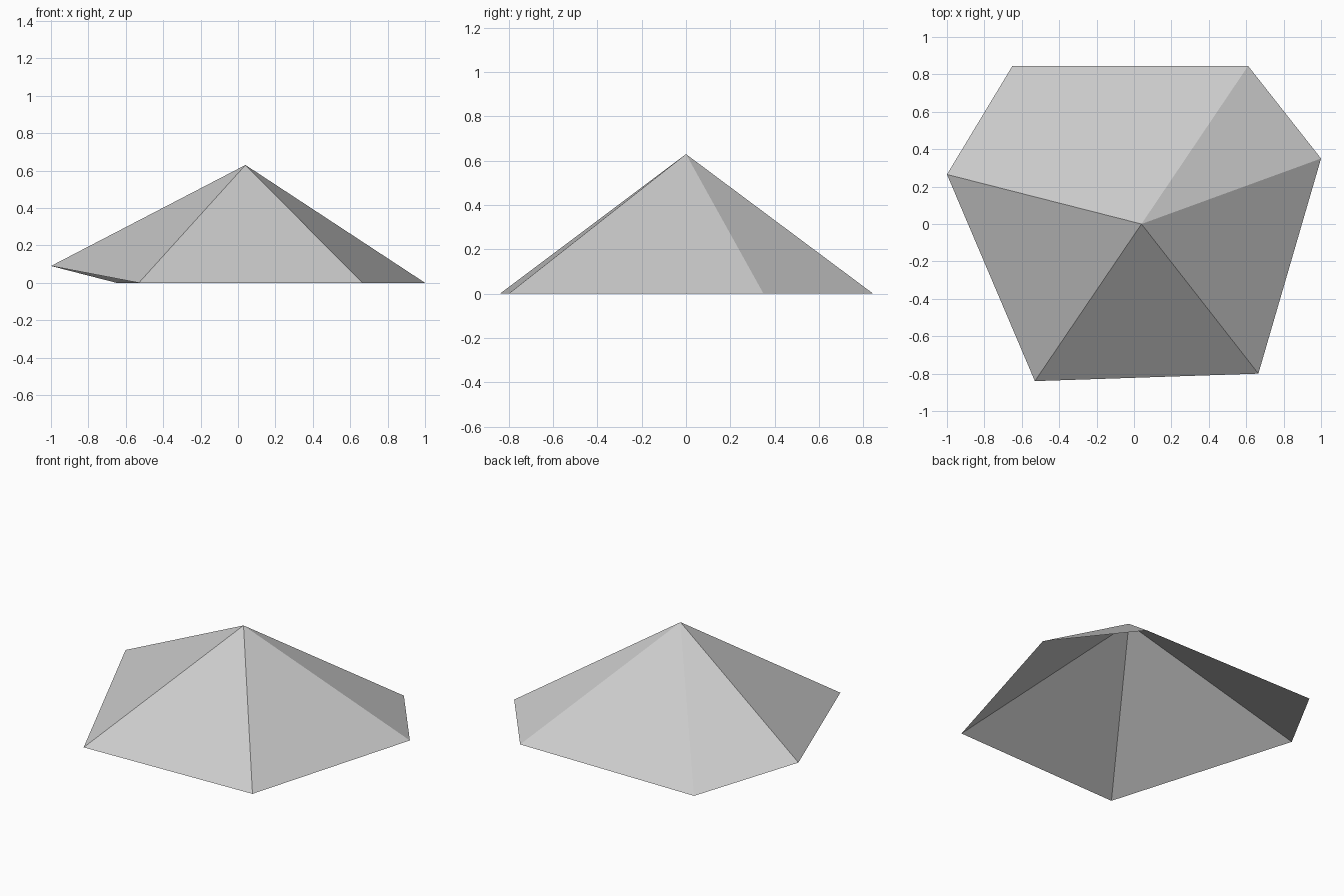
import bpy
import bmesh

if "Cube" in bpy.data.objects:
    bpy.data.objects.remove(bpy.data.objects["Cube"])

# One plain grey for the whole shell
grey = bpy.data.materials.new("light_grey")
grey.diffuse_color = (0.6, 0.6, 0.6, 1.0)
grey.use_nodes = True
grey.node_tree.nodes["Principled BSDF"].inputs["Base Color"].default_value = grey.diffuse_color

# Irregular six-sided rim, counter-clockwise, with one raised corner
rim_points = [(-0.53, -0.84, 0.0), (0.665, -0.80, 0.0), (1.0, 0.35, 0.0),
              (0.61, 0.845, 0.0), (-0.65, 0.845, 0.0), (-1.0, 0.265, 0.09)]
apex_point = (0.04, 0.0, 0.63)

# Open-bottomed canopy: a fan of flat triangles from the rim to the apex
bm = bmesh.new()
rim = [bm.verts.new(p) for p in rim_points]
apex = bm.verts.new(apex_point)
for i, corner in enumerate(rim):
    bm.faces.new((corner, rim[(i + 1) % len(rim)], apex))

mesh = bpy.data.meshes.new("canopy")
bm.to_mesh(mesh)
bm.free()
mesh.materials.append(grey)
canopy = bpy.data.objects.new("canopy", mesh)
bpy.context.collection.objects.link(canopy)
